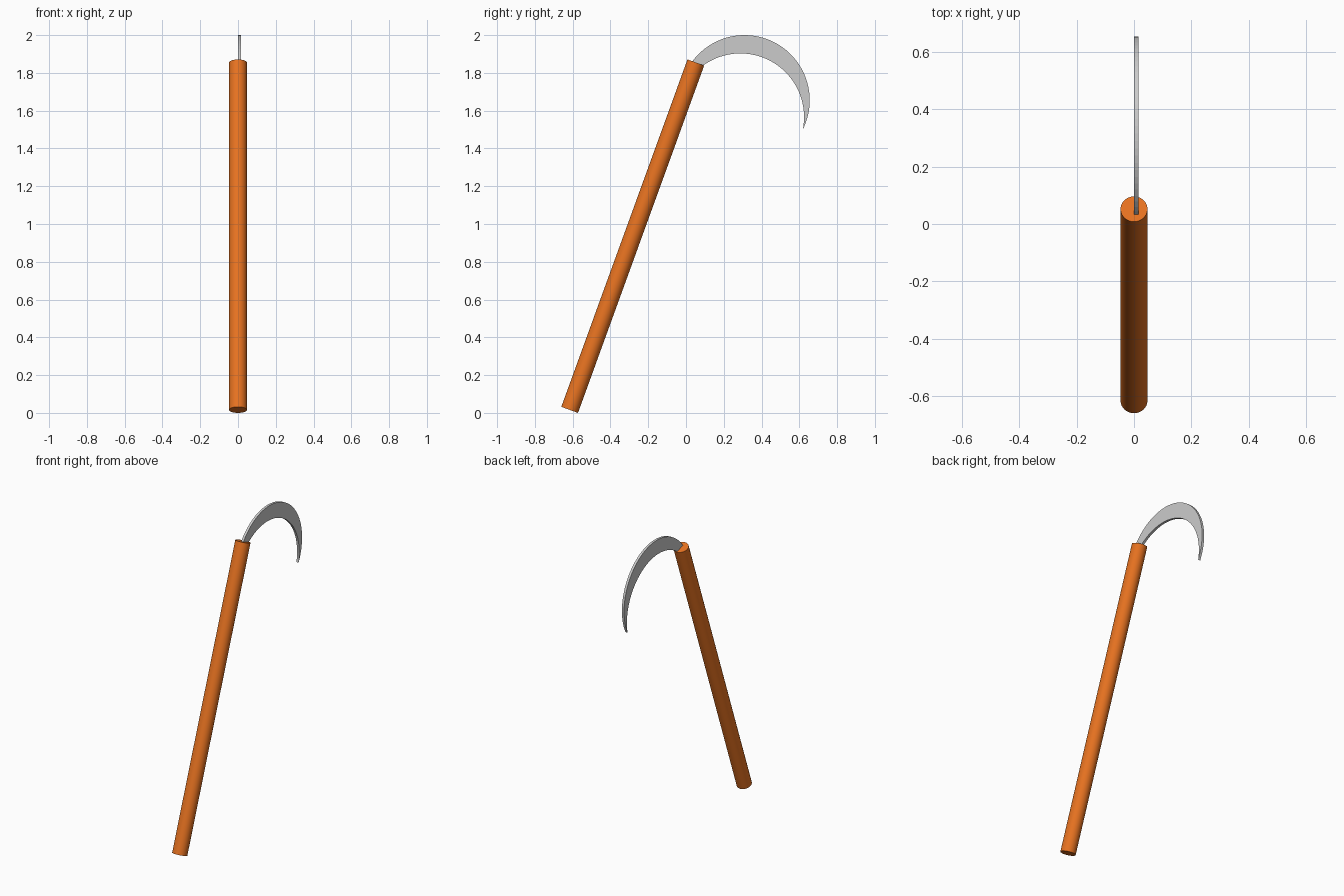
import bpy, bmesh
from math import cos, sin, radians
from mathutils import Vector

if "Cube" in bpy.data.objects:
    bpy.data.objects.remove(bpy.data.objects["Cube"])


def arc(cy, cz, r, a0, a1, n):
    """Points on a circle in the YZ plane, from angle a0 to a1 in degrees."""
    for i in range(n + 1):
        a = radians(a0 + (a1 - a0) * i / n)
        yield Vector((0, cy + r * cos(a), cz + r * sin(a)))


# Handle: a round pole leaning towards +y
bottom, top = Vector((0, -0.616, 0.016)), Vector((0, 0.052, 1.855))
axis = top - bottom
bpy.ops.mesh.primitive_cylinder_add(vertices=32, radius=0.047, depth=axis.length,
                                    location=(bottom + top) / 2)
handle = bpy.context.object
handle.name = "handle"
handle.rotation_euler = axis.to_track_quat('Z', 'Y').to_euler()
bpy.ops.object.shade_smooth_by_angle()
wood = bpy.data.materials.new("orange_wood")
wood.diffuse_color = (0.8, 0.17, 0.015, 1)
wood.use_nodes = True
wood.node_tree.nodes["Principled BSDF"].inputs["Base Color"].default_value = wood.diffuse_color
handle.data.materials.append(wood)

# Blade: crescent between two arcs, rooted in the top of the handle
N = 40
outer = arc(0.31, 1.655, 0.345, 145, -26.9, N)
inner = arc(0.288, 1.566, 0.337, 130.4, -11.4, N)
bm = bmesh.new()
rows = [(bm.verts.new(o), bm.verts.new(i)) for o, i in zip(outer, inner)]
for (a, b), (c, d) in zip(rows, rows[1:]):
    bm.faces.new((a, b, d, c))
bmesh.ops.remove_doubles(bm, verts=rows[-1], dist=0.003)

# Give the blade its thickness along x
ext = bmesh.ops.extrude_face_region(bm, geom=bm.faces[:], use_keep_orig=True)
moved = [v for v in ext["geom"] if isinstance(v, bmesh.types.BMVert)]
bmesh.ops.translate(bm, verts=moved, vec=(0.016, 0, 0))
bmesh.ops.recalc_face_normals(bm, faces=bm.faces)
mesh = bpy.data.meshes.new("blade")
bm.to_mesh(mesh)
bm.free()
blade = bpy.data.objects.new("blade", mesh)
bpy.context.collection.objects.link(blade)
